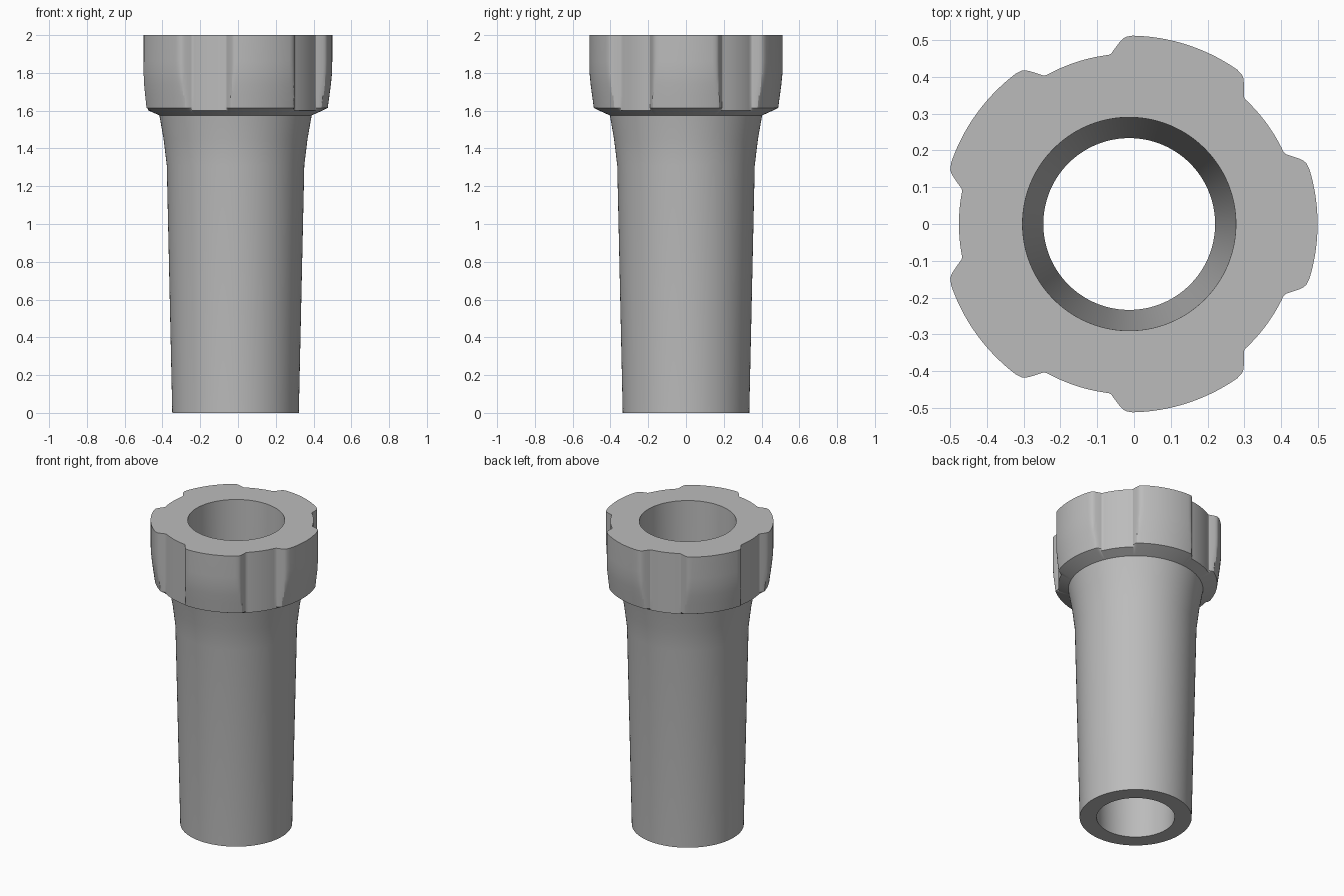
import bpy
import bmesh
from math import radians, cos, sin

if "Cube" in bpy.data.objects:
    bpy.data.objects.remove(bpy.data.objects["Cube"], do_unlink=True)

SEGMENTS = 360
AXIS_X = -0.013

# Plain grey material
grey = bpy.data.materials.new("plain grey")
grey.use_nodes = True
colour = (0.5, 0.5, 0.5, 1)
grey.diffuse_color = colour
grey.node_tree.nodes["Principled BSDF"].inputs["Base Color"].default_value = colour

# Half of one lobe: (degrees from its middle, radius); five repeat around
LOBE = [(0, 0.512), (17, 0.512), (19.5, 0.508), (20.8, 0.497), (24.3, 0.463), (36, 0.463)]


def lobe_radius(degrees):
    a = abs((degrees + 36) % 72 - 36)
    for (a0, r0), (a1, r1) in zip(LOBE, LOBE[1:]):
        if a <= a1:
            return r0 + (r1 - r0) * (a - a0) / (a1 - a0)
    return LOBE[-1][1]


# Closed wall profile (radius, height): tapered shaft, flare, collar, bore
PROFILE = [(0.335, 0), (0.364, 1.31), (0.381, 1.45), (0.403, 1.575),
           (0.463, 1.602), (0.488, 1.614), (0.497, 1.68), (0.505, 1.74),
           (0.511, 1.80), (0.512, 1.86), (0.512, 2), (0.29, 2), (0.2335, 0)]


def build_sleeve(name):
    bm = bmesh.new()
    rings = []
    for radius, z in PROFILE:
        ring = []
        for i in range(SEGMENTS):
            degrees = 360 * i / SEGMENTS
            r = min(radius, lobe_radius(degrees))
            a = radians(degrees)
            ring.append(bm.verts.new((AXIS_X + r * cos(a), r * sin(a), z)))
        rings.append(ring)
    for low, high in zip(rings, rings[1:] + rings[:1]):
        for i in range(SEGMENTS):
            j = (i + 1) % SEGMENTS
            bm.faces.new((low[i], low[j], high[j], high[i]))
    bmesh.ops.recalc_face_normals(bm, faces=bm.faces)
    mesh = bpy.data.meshes.new(name)
    bm.to_mesh(mesh)
    bm.free()
    mesh.materials.append(grey)
    obj = bpy.data.objects.new(name, mesh)
    bpy.context.collection.objects.link(obj)
    return obj


# Hollow sleeve with lobed grip collar
sleeve = build_sleeve("lobed_sleeve")
bpy.ops.object.select_all(action='DESELECT')
sleeve.select_set(True)
bpy.context.view_layer.objects.active = sleeve
bpy.ops.object.shade_smooth_by_angle(angle=radians(25))
